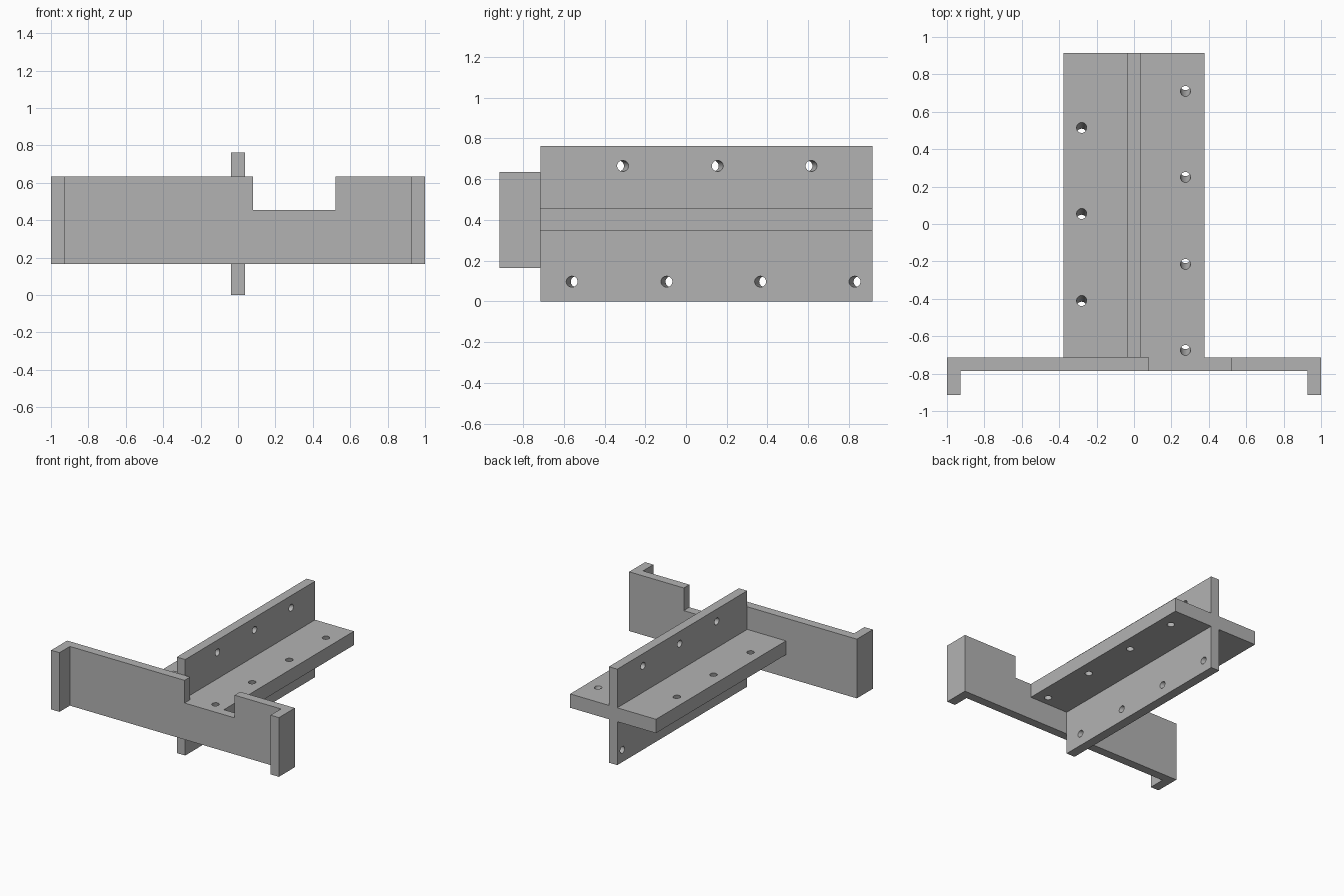
import bpy
import bmesh
import math
from mathutils import Matrix, Vector

old = bpy.data.objects.get("Cube")
if old:
    bpy.data.objects.remove(old, do_unlink=True)

grey = bpy.data.materials.new("plain grey")
grey.use_nodes = True
colour = (0.45, 0.45, 0.45, 1)
grey.diffuse_color = colour
grey.node_tree.nodes["Principled BSDF"].inputs["Base Color"].default_value = colour


def finish(name, bm):
    bmesh.ops.recalc_face_normals(bm, faces=bm.faces)
    mesh = bpy.data.meshes.new(name)
    bm.to_mesh(mesh)
    bm.free()
    mesh.materials.append(grey)
    obj = bpy.data.objects.new(name, mesh)
    bpy.context.collection.objects.link(obj)
    return obj


def extrude(name, points, direction):
    bm = bmesh.new()
    face = bm.faces.new([bm.verts.new(p) for p in points])
    out = bmesh.ops.extrude_face_region(bm, geom=[face], use_keep_orig=True)
    moved = [v for v in out["geom"] if isinstance(v, bmesh.types.BMVert)]
    bmesh.ops.translate(bm, vec=direction, verts=moved)
    return finish(name, bm)


def combine(target, tool, operation):
    mod = target.modifiers.new(operation.lower(), "BOOLEAN")
    mod.operation = operation
    mod.solver = "EXACT"
    mod.object = tool
    bpy.context.view_layer.objects.active = target
    bpy.ops.object.modifier_apply(modifier=mod.name)
    bpy.data.objects.remove(tool, do_unlink=True)


# Cross-section beam: a horizontal shelf crossed by an upright web
W, T = 0.377, 0.037
LOW, HIGH, TOP = 0.345, 0.455, 0.762
BACK, FRONT = 0.915, -0.715
half = [(T, 0), (T, LOW), (W, LOW), (W, HIGH), (T, HIGH), (T, TOP)]
cross = half + [(-x, z) for x, z in reversed(half)]
beam = extrude("cross_beam_with_end_bracket", [(x, FRONT, z) for x, z in cross],
               (0, BACK - FRONT, 0))

# End bracket: wide panel with a short flange at each end
side = [(1, FRONT), (1, -BACK), (0.927, -BACK), (0.927, -0.785)]
plan = side + [(-x, y) for x, y in reversed(side)]
bracket = extrude("end_bracket", [(x, y, 0.165) for x, y in plan], (0, 0, 0.47))

# Notch cut down to the shelf top
notch = extrude("notch_cutter", [(0.08, -0.85, HIGH), (0.52, -0.85, HIGH),
                                 (0.52, -0.85, 0.8), (0.08, -0.85, 0.8)], (0, 0.3, 0))
combine(bracket, notch, "DIFFERENCE")
combine(beam, bracket, "UNION")

# Slanted screw holes, each given by its mouth and drilling direction
SLANT = math.tan(math.radians(17))
holes = []
for y in (-0.31, 0.155, 0.615):
    holes.append(((T, y, 0.665), (-1, -SLANT, 0)))
for y in (-0.56, -0.095, 0.365, 0.828):
    holes.append(((T, y, 0.097), (-1, SLANT, 0)))
for y in (-0.41, 0.055, 0.515):
    holes.append(((-0.28, y, HIGH), (0, -SLANT, -1)))
for y in (-0.675, -0.215, 0.25, 0.71):
    holes.append(((0.275, y, HIGH), (0, SLANT, -1)))

bm = bmesh.new()
for mouth, axis in holes:
    axis = Vector(axis).normalized()
    turn = axis.to_track_quat("Z", "Y").to_matrix().to_4x4()
    place = Matrix.Translation(Vector(mouth) + axis * 0.05)
    bmesh.ops.create_cone(bm, cap_ends=True, segments=24, radius1=0.027,
                          radius2=0.027, depth=0.24, matrix=place @ turn)
combine(beam, finish("hole_cutter", bm), "DIFFERENCE")

# Smooth only the hole walls
bpy.ops.object.select_all(action="DESELECT")
beam.select_set(True)
bpy.context.view_layer.objects.active = beam
bpy.ops.object.shade_smooth_by_angle(angle=math.radians(30))
